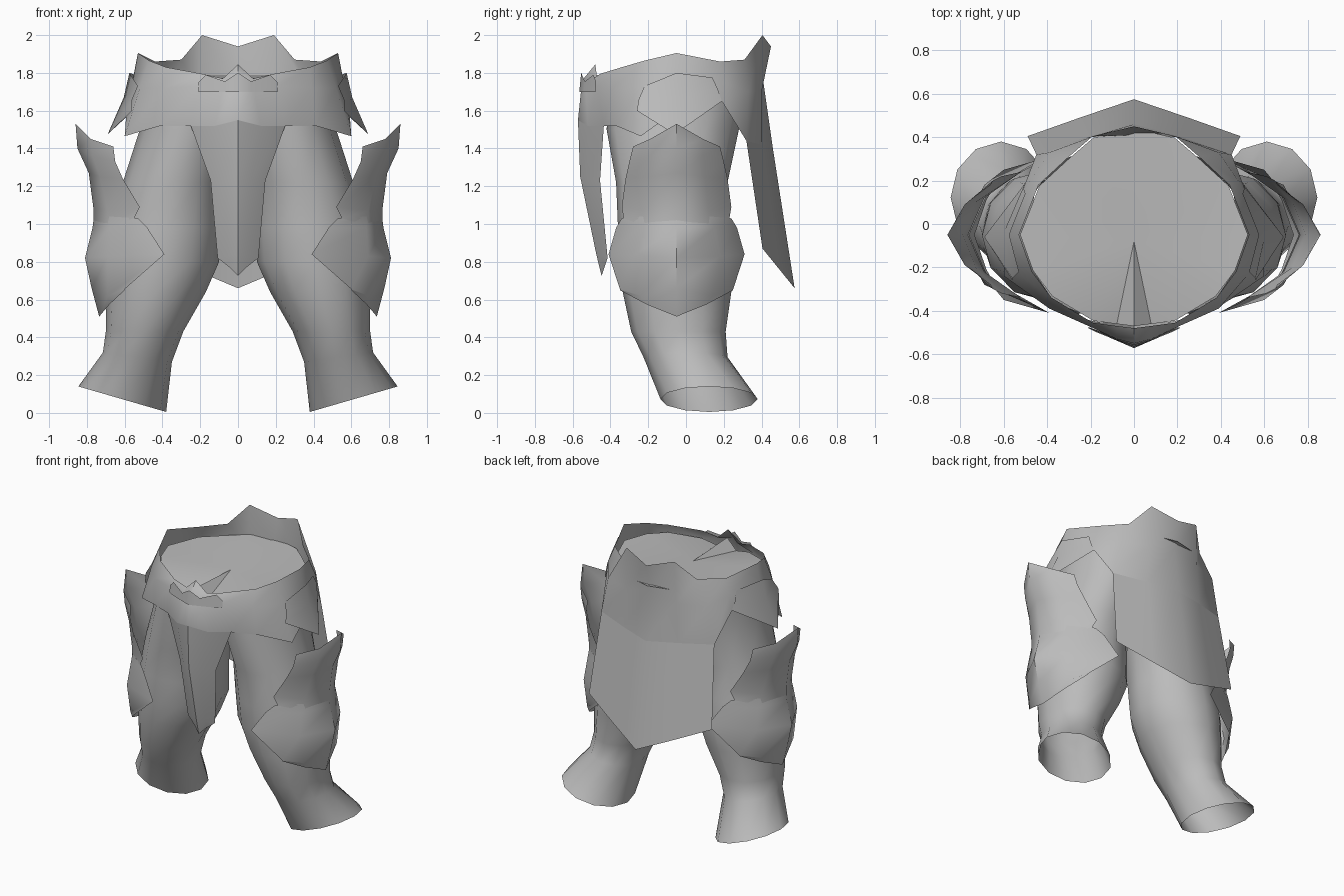
import bpy, bmesh, math
from mathutils import Vector

if "Cube" in bpy.data.objects:
    bpy.data.objects.remove(bpy.data.objects["Cube"])

steel = bpy.data.materials.new("grey_steel")
steel.diffuse_color = (0.5, 0.5, 0.5, 1)
steel.use_nodes = True
steel.node_tree.nodes["Principled BSDF"].inputs["Base Color"].default_value = steel.diffuse_color


def finish(name, bm, angle=50):
    bmesh.ops.remove_doubles(bm, verts=bm.verts, dist=0.0005)
    me = bpy.data.meshes.new(name)
    bm.to_mesh(me)
    bm.free()
    me.materials.append(steel)
    ob = bpy.data.objects.new(name, me)
    bpy.context.collection.objects.link(ob)
    bpy.ops.object.select_all(action='DESELECT')
    ob.select_set(True)
    bpy.context.view_layer.objects.active = ob
    bpy.ops.object.shade_smooth_by_angle(angle=math.radians(angle))
    return ob


def add_sheet(bm, rows, closed=False, flip=False):
    """Skin a grid of points; every row has the same length."""
    grid = [[bm.verts.new(p) for p in r] for r in rows]
    n = len(rows[0])
    for a, b in zip(grid, grid[1:]):
        for i in range(n if closed else n - 1):
            j = (i + 1) % n
            f = [a[i], a[j], b[j], b[i]]
            bm.faces.new(f[::-1] if flip else f)


def mirror(rows):
    return [[(-x, y, z) for x, y, z in r] for r in rows]


def both_sides(name, rows, closed=False, flip=False):
    for side, r, f in (("right_", rows, flip), ("left_", mirror(rows), not flip)):
        bm = bmesh.new()
        add_sheet(bm, r, closed, f)
        finish(side + name, bm)


def joined(name, rows, flip=False):
    bm = bmesh.new()
    add_sheet(bm, rows, False, flip)
    add_sheet(bm, mirror(rows), False, not flip)
    finish(name, bm)


# Waist belt: rim, middle and hem, running from front centre to back centre
rim = [(0, -.48, 1.845), (.08, -.47, 1.77), (.19, -.455, 1.795), (.38, -.34, 1.83),
       (.47, -.22, 1.865), (.53, -.05, 1.905), (.44, .18, 1.86), (.30, .31, 1.87),
       (.19, .405, 2.0), (0, .45, 1.94)]
mid = [(0, -.55, 1.76), (.08, -.53, 1.74), (.21, -.47, 1.73), (.39, -.39, 1.72),
       (.52, -.24, 1.72), (.56, -.05, 1.75), (.48, .2, 1.75), (.39, .33, 1.7),
       (.2, .40, 1.7), (0, .41, 1.75)]
hem = [(0, -.572, 1.55), (.12, -.52, 1.52), (.25, -.435, 1.52), (.41, -.37, 1.52),
       (.60, -.24, 1.465), (.59, -.05, 1.60), (.5, .19, 1.65), (.45, .32, 1.44),
       (.22, .40, 1.42), (0, .46, 1.40)]
joined("waist_belt", [rim, mid, hem], flip=True)

# Small pointed crest on the front of the belt
joined("front_crest", [[(0, -.555, 1.80), (.07, -.535, 1.755), (.17, -.49, 1.79), (.21, -.475, 1.75)],
                       [(0, -.565, 1.70), (.07, -.54, 1.70), (.17, -.50, 1.70), (.21, -.48, 1.70)]], flip=True)

# Body surface closing the waist inside the rim
bm = bmesh.new()
ring = [(x * .99, y * .98, min(z - .05, 1.79)) for x, y, z in rim]
loop = ring + [(-x, y, z) for x, y, z in ring[-2:0:-1]]
vs = [bm.verts.new(p) for p in loop]
centre = bm.verts.new((0, -.08, 1.77))
for i, v in enumerate(vs):
    bm.faces.new((v, vs[(i + 1) % len(vs)], centre))
finish("waist_lining", bm)

# Hanging front and back flaps
joined("front_flap", [hem[:3],
                      [(0, -.56, 1.25), (.07, -.52, 1.24), (.145, -.455, 1.23)],
                      [(0, -.475, .84), (.055, -.45, .83), (.108, -.415, .82)],
                      [(0, -.447, .725), (.05, -.43, .775), (.108, -.415, .82)]], flip=True)
joined("back_flap", [hem[7:],
                     [(.49, .405, .87), (.25, .49, .765), (0, .575, .66)]], flip=True)

# Hip plates ending in a spike
both_sides("hip_plate", [
    [(.53, -.22, 1.73), (.575, -.05, 1.80), (.50, .14, 1.775)],
    [(.56, -.25, 1.66), (.605, -.05, 1.67), (.51, .17, 1.71)],
    [(.56, -.26, 1.60), (.69, -.06, 1.475), (.50, .19, 1.65)]], flip=True)


# Thigh guards, each row running from front edge to back edge
def guard_row(edge, between, ridge):
    back = [(x, -.10 - y, z) for x, y, z in (between, edge)]
    return [edge, between, ridge] + back


both_sides("upper_thigh_guard", [
    guard_row((.66, -.28, 1.41), (.78, -.19, 1.45), (.86, -.05, 1.53)),
    guard_row((.65, -.30, 1.33), (.77, -.19, 1.36), (.85, -.05, 1.40)),
    guard_row((.61, -.32, 1.24), (.73, -.20, 1.25), (.79, -.05, 1.27)),
    guard_row((.52, -.34, 1.09), (.69, -.22, 1.07), (.765, -.05, 1.08)),
    guard_row((.55, -.33, 1.03), (.69, -.22, .99), (.765, -.05, .98))], flip=True)
both_sides("lower_thigh_guard", [
    guard_row((.53, -.34, 1.03), (.68, -.23, 1.04), (.76, -.05, 1.06)),
    guard_row((.48, -.37, .98), (.68, -.25, .98), (.77, -.05, .98)),
    guard_row((.39, -.41, .84), (.69, -.28, .83), (.81, -.05, .82)),
    guard_row((.60, -.35, .655), (.69, -.24, .62), (.775, -.05, .66)),
    guard_row((.60, -.35, .65), (.68, -.21, .575), (.735, -.05, .51))], flip=True)

# Legs: inner x, outer x, front y, back y, inner z, outer z
leg = [(0, .49, -.41, .33, 1.72, 1.72), (.02, .52, -.42, .28, 1.50, 1.50),
       (.08, .61, -.37, .22, 1.22, 1.22), (.09, .67, -.36, .23, .98, .98),
       (.10, .70, -.355, .25, .80, .80), (.17, .70, -.335, .24, .64, .64),
       (.29, .70, -.29, .21, .43, .43), (.35, .715, -.225, .22, .27, .32),
       (.38, .845, -.135, .38, .005, .14)]
sides = 12
rows = []
for xi, xo, yf, yb, zi, zo in leg:
    row = []
    for k in range(sides):
        a = 2 * math.pi * k / sides
        c, s = math.cos(a), math.sin(a)
        t = (c + 1) / 2
        row.append((xi + (xo - xi) * t, (yf + yb) / 2 + (yb - yf) / 2 * s, zi + (zo - zi) * t))
    rows.append(row)
both_sides("leg", rows, closed=True, flip=True)
